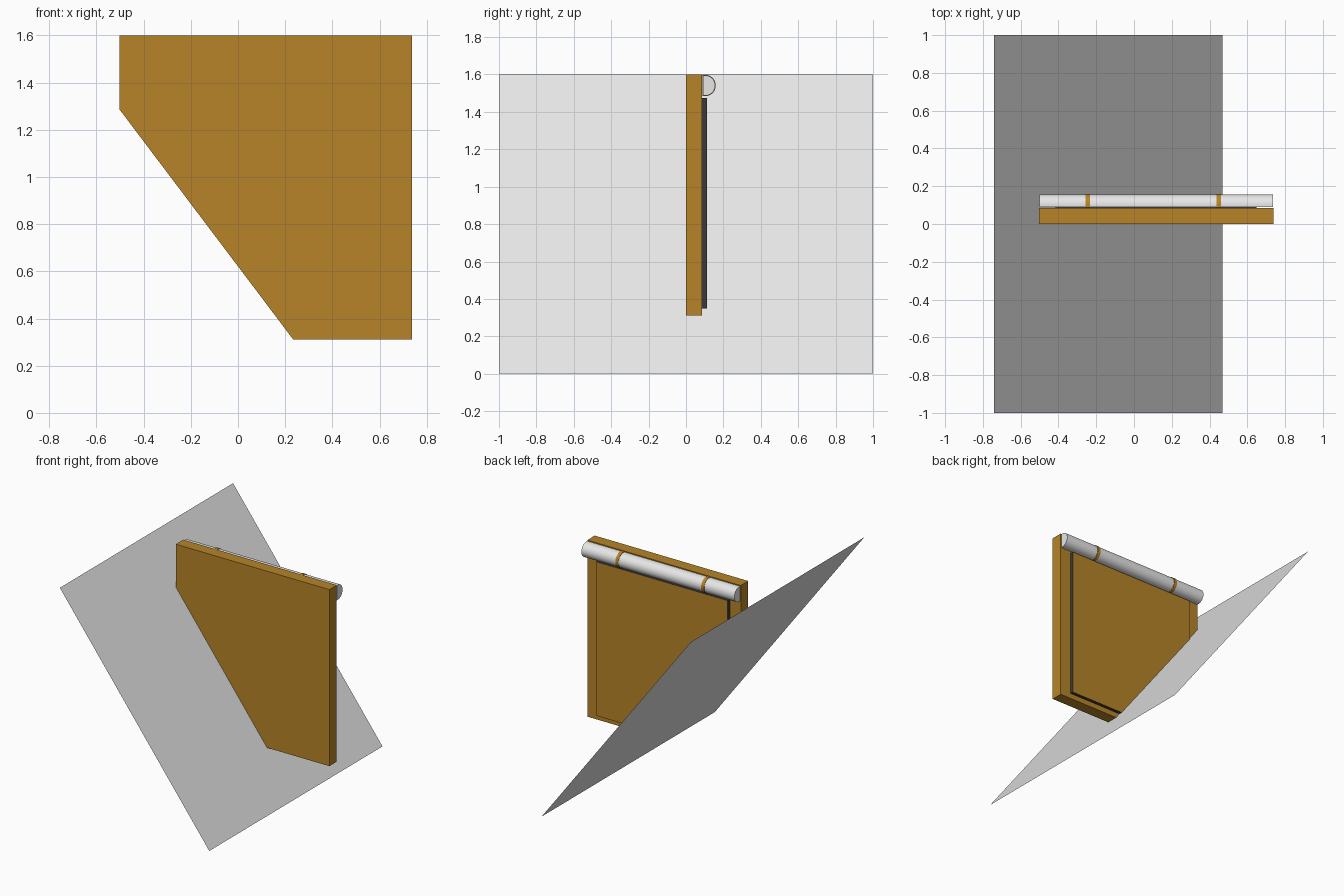
import bpy, bmesh, math

if "Cube" in bpy.data.objects:
    bpy.data.objects.remove(bpy.data.objects["Cube"])


def material(name, rgb):
    m = bpy.data.materials.new(name)
    m.diffuse_color = (*rgb, 1)
    m.use_nodes = True
    m.node_tree.nodes["Principled BSDF"].inputs["Base Color"].default_value = m.diffuse_color
    return m


GOLD = material("ochre", (0.468, 0.23, 0.021))
DARK = material("charcoal", (0.042, 0.042, 0.045))
WHITE = material("off_white", (0.8, 0.8, 0.8))

# The slope runs from (X0, H) down to (X1, 0)
X0, X1, H = -0.74, 0.468, 1.6


def slope_z(x):
    return H * (X1 - x) / (X1 - X0) + 0.001


def slope_x(z):
    return X1 - (z - 0.001) * (X1 - X0) / H


def finish(name, bm, mats):
    bmesh.ops.recalc_face_normals(bm, faces=bm.faces[:])
    me = bpy.data.meshes.new(name)
    bm.to_mesh(me)
    bm.free()
    for m in mats:
        me.materials.append(m)
    ob = bpy.data.objects.new(name, me)
    bpy.context.collection.objects.link(ob)
    return ob


def prism(name, points, offset, mats):
    """Extrude a closed planar outline along an offset vector."""
    bm = bmesh.new()
    face = bm.faces.new([bm.verts.new(p) for p in points])
    ext = bmesh.ops.extrude_face_region(bm, geom=[face], use_keep_orig=True)
    verts = [g for g in ext["geom"] if isinstance(g, bmesh.types.BMVert)]
    bmesh.ops.translate(bm, verts=verts, vec=offset)
    return finish(name, bm, mats)


def cut_outline(left, right, bottom, top, y):
    """Rectangle whose lower left corner is cut off along the slope."""
    return [(left, y, top), (right, y, top), (right, y, bottom),
            (slope_x(bottom), y, bottom), (left, y, slope_z(left))]


# Main board
prism("board", cut_outline(-0.503, 0.738, 0.31, 1.6, 0), (0, 0.086, 0), [GOLD])

# Raised back panel: dark edges, ochre face
panel = prism("back_panel", cut_outline(-0.415, 0.648, 0.35, 1.475, 0.086),
              (0, 0.025, 0), [DARK, GOLD])
for p in panel.data.polygons:
    p.material_index = 1 if p.normal.y > 0.9 else 0


# D-shaped roll along the top, and its two straps
def d_bar(name, x, length, grow, mat):
    r = 0.054 + grow
    pts = [(x, 0.09 - grow, 1.541 + r)]
    for i in range(25):
        a = math.pi / 2 - math.pi * i / 24
        pts.append((x, 0.102 + r * math.cos(a), 1.541 + r * math.sin(a)))
    pts.append((x, 0.09 - grow, 1.541 - r))
    ob = prism(name, pts, (length, 0, 0), [mat])
    bpy.context.view_layer.objects.active = ob
    ob.select_set(True)
    bpy.ops.object.shade_smooth_by_angle(angle=math.radians(30))
    ob.select_set(False)


d_bar("top_roll", -0.5, 1.236, 0, WHITE)
for i, x in enumerate((-0.245, 0.448)):
    d_bar(f"strap_{i + 1}", x - 0.012, 0.024, 0.003, GOLD)

# Thin sloping sheet
bm = bmesh.new()
bm.faces.new([bm.verts.new(p) for p in
              ((X1, -1, 0), (X1, 1, 0), (X0, 1, H), (X0, -1, H))])
finish("sloping_sheet", bm, [WHITE])
